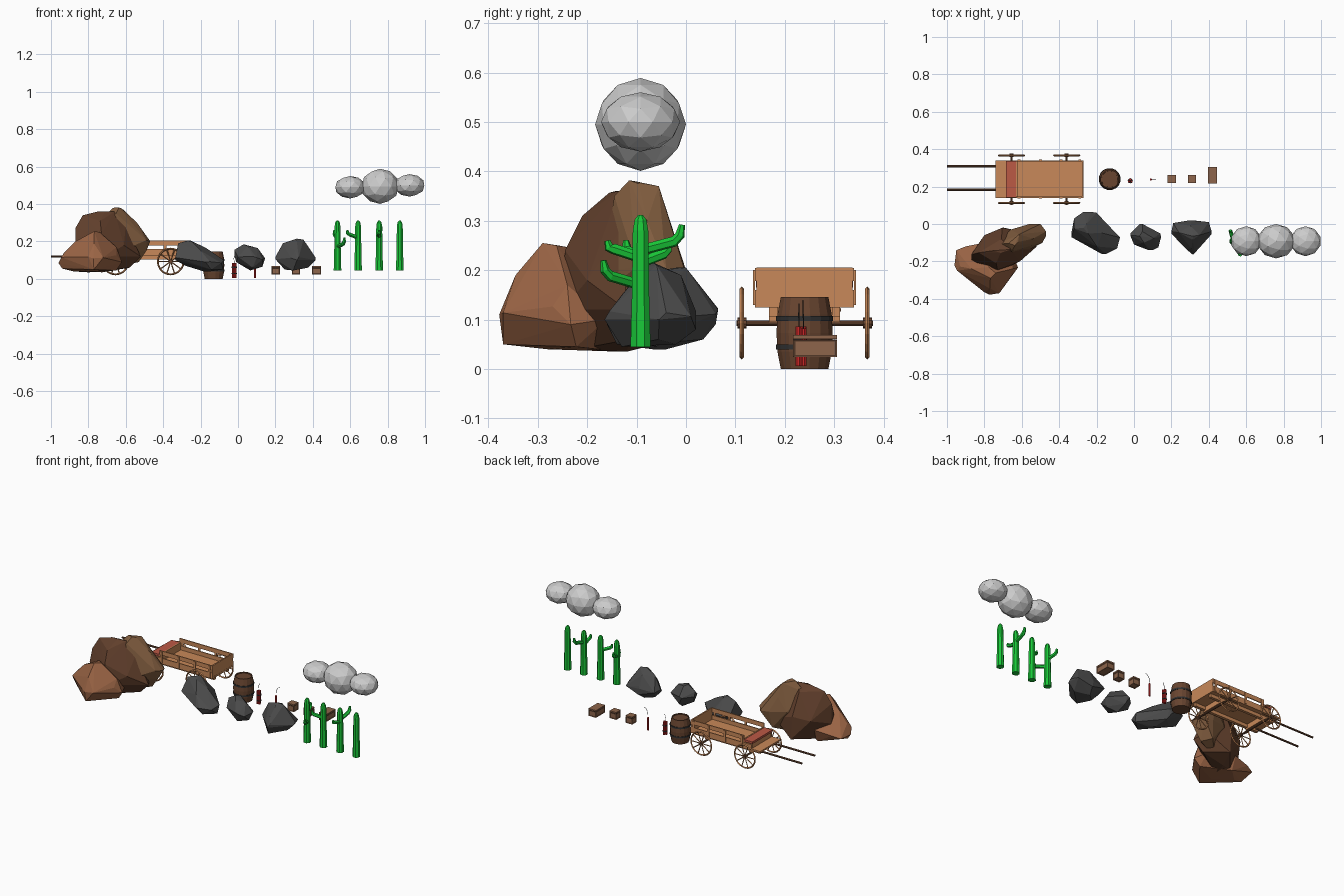
import bpy, bmesh, math
from mathutils import Vector

if "Cube" in bpy.data.objects:
    bpy.data.objects.remove(bpy.data.objects["Cube"])


def mat(name, r, g, b):
    m = bpy.data.materials.new(name)
    m.diffuse_color = (r, g, b, 1)
    m.use_nodes = True
    m.node_tree.nodes["Principled BSDF"].inputs["Base Color"].default_value = m.diffuse_color
    return m


WOOD = mat("light_wood", .58, .25, .10)
DARK = mat("dark_wood", .14, .06, .03)
CRATE = mat("crate_wood", .27, .13, .07)
IRON = mat("iron", .03, .03, .03)
RED = mat("red", .6, .02, .02)
SEAT = mat("seat_red", .5, .1, .06)
GREEN = mat("green", .01, .58, .04)
STONE = mat("dark_stone", .07, .07, .07)
BROWN1 = mat("orange_rock", .33, .13, .06)
BROWN2 = mat("brown_rock", .12, .05, .025)
BROWN3 = mat("tan_rock", .22, .11, .05)


def finish(bm, name, m):
    bmesh.ops.recalc_face_normals(bm, faces=bm.faces)
    me = bpy.data.meshes.new(name)
    bm.to_mesh(me)
    bm.free()
    ob = bpy.data.objects.new(name, me)
    bpy.context.collection.objects.link(ob)
    if m:
        me.materials.append(m)
    return ob


def box(name, lo, hi, m, inset=0):
    bm = bmesh.new()
    bmesh.ops.create_cube(bm, size=1)
    for v in bm.verts:
        v.co = [(lo[i] + hi[i]) / 2 + v.co[i] * (hi[i] - lo[i]) for i in range(3)]
    bmesh.ops.recalc_face_normals(bm, faces=bm.faces)
    if inset:
        bmesh.ops.inset_individual(bm, faces=bm.faces[:], thickness=inset, depth=-.003)
    return finish(bm, name, m)


def tube(name, path, radii, sides, m, recess=0):
    """Sweep a regular polygon along a path with a radius per point."""
    pts = [Vector(p) for p in path]
    if not isinstance(radii, (list, tuple)):
        radii = [radii] * len(pts)
    bm = bmesh.new()
    rings, prev, u = [], None, None
    for i, p in enumerate(pts):
        t = (pts[min(i + 1, len(pts) - 1)] - pts[max(i - 1, 0)]).normalized()
        u = prev.rotation_difference(t) @ u if prev else t.orthogonal().normalized()
        w, prev = t.cross(u), t
        rings.append([bm.verts.new(p + radii[i] * (u * math.cos(a) + w * math.sin(a)))
                      for a in (math.tau * (k + .5) / sides for k in range(sides))])
    for a, b in zip(rings, rings[1:]):
        for k in range(sides):
            j = (k + 1) % sides
            bm.faces.new((a[k], a[j], b[j], b[k]))
    bm.faces.new(rings[0][::-1])
    top = bm.faces.new(rings[-1])
    bm.normal_update()
    if recess:
        bmesh.ops.inset_region(bm, faces=[top], thickness=.005)
        bmesh.ops.inset_region(bm, faces=[top], thickness=.0005, depth=-recess)
    return finish(bm, name, m)


def mid(outline, axis, v):
    """Middle of an outline's span across a line at v on the given axis."""
    vals = [p[axis] for p in outline]
    v = min(max(v, min(vals) + .005), max(vals) - .005)
    hits = []
    for p, q in zip(outline, outline[1:] + outline[:1]):
        if (p[axis] - v) * (q[axis] - v) <= 0 and p[axis] != q[axis]:
            f = (v - p[axis]) / (q[axis] - p[axis])
            hits.append(p[1 - axis] + f * (q[1 - axis] - p[1 - axis]))
    return (min(hits) + max(hits)) / 2


def rock(name, m, front, right, top):
    """Faceted hull spanned by front (x,z), right (y,z) and top (x,y) outlines."""
    pts = [(x, (mid(top, 0, x) + mid(right, 1, z)) / 2, z) for x, z in front]
    pts += [((mid(top, 1, y) + mid(front, 1, z)) / 2, y, z) for y, z in right]
    pts += [(x, y, (mid(front, 0, x) + mid(right, 0, y)) / 2) for x, y in top]
    bm = bmesh.new()
    for p in pts:
        bm.verts.new(p)
    bmesh.ops.convex_hull(bm, input=bm.verts[:])
    bmesh.ops.delete(bm, geom=[v for v in bm.verts if not v.link_faces], context='VERTS')
    return finish(bm, name, m)


# Brown boulder pile
rock("boulder_front", BROWN1,
     [(-.96, .085), (-.94, .055), (-.88, .04), (-.65, .045), (-.62, .09), (-.65, .17), (-.74, .25), (-.77, .25), (-.87, .2), (-.93, .14)],
     [(-.378, .11), (-.37, .05), (-.28, .04), (-.13, .035), (-.12, .1), (-.18, .18), (-.23, .245), (-.29, .255), (-.345, .19)],
     [(-.95, -.14), (-.945, -.25), (-.8, -.365), (-.72, -.37), (-.65, -.27), (-.65, -.16), (-.8, -.1), (-.9, -.12)])
rock("boulder_middle", BROWN2,
     [(-.75, .36), (-.66, .36), (-.6, .29), (-.52, .12), (-.58, .06), (-.8, .045), (-.87, .15), (-.87, .27), (-.83, .34)],
     [(-.245, .24), (-.21, .31), (-.155, .357), (-.08, .33), (-.02, .2), (-.02, .06), (-.12, .035), (-.22, .04), (-.25, .12)],
     [(-.87, -.19), (-.8, -.06), (-.7, -.02), (-.56, -.05), (-.55, -.12), (-.61, -.2), (-.72, -.23), (-.82, -.22)])
rock("boulder_back", BROWN3,
     [(-.67, .38), (-.62, .375), (-.54, .3), (-.47, .2), (-.49, .15), (-.53, .09), (-.65, .07), (-.74, .2), (-.73, .32)],
     [(-.145, .35), (-.115, .382), (-.055, .37), (-.03, .29), (0, .2), (-.02, .1), (-.1, .07), (-.17, .15)],
     [(-.73, -.1), (-.66, -.03), (-.5, 0), (-.47, -.04), (-.49, -.1), (-.64, -.17), (-.73, -.15)])
# Grey rocks
rock("grey_rock_left", STONE,
     [(-.335, .1), (-.32, .19), (-.27, .205), (-.17, .165), (-.075, .1), (-.08, .05), (-.15, .04), (-.28, .07)],
     [(.065, .12), (.06, .09), (.035, .06), (-.04, .04), (-.14, .05), (-.16, .09), (-.12, .15), (-.05, .2), (0, .205), (.03, .165)],
     [(-.335, -.07), (-.32, .03), (-.27, .065), (-.2, .06), (-.09, -.07), (-.09, -.13), (-.15, -.16), (-.25, -.11)])
rock("grey_rock_middle", STONE,
     [(-.02, .155), (.03, .185), (.105, .165), (.145, .11), (.13, .065), (.065, .05), (-.01, .09)],
     [(-.14, .12), (-.12, .06), (-.06, .045), (-.01, .08), (0, .13), (-.04, .18), (-.1, .175)],
     [(-.02, -.05), (.03, 0), (.14, -.05), (.13, -.125), (.1, -.14), (0, -.11)])
rock("grey_rock_right", STONE,
     [(.2, .105), (.24, .19), (.315, .215), (.35, .21), (.415, .1), (.375, .06), (.25, .05)],
     [(-.165, .1), (-.13, .15), (-.085, .205), (-.065, .215), (-.01, .19), (.015, .13), (.02, .08), (-.02, .05), (-.13, .045)],
     [(.2, -.04), (.21, .005), (.3, .02), (.4, .01), (.415, -.04), (.325, -.155), (.28, -.135)])

# Cloud
for i, (x, z, sx, sy, sz) in enumerate([(.6, .49, .083, .08, .06), (.76, .495, .102, .092, .094), (.917, .5, .083, .08, .06)]):
    bm = bmesh.new()
    bmesh.ops.create_icosphere(bm, subdivisions=2, radius=1)
    for v in bm.verts:
        v.co = (x + sx * v.co.x, -.092 + sy * v.co.y, z + sz * v.co.z)
    finish(bm, f"cloud_puff_{i}", None)

# Cacti: arms listed as (dx, dy, base z, tip rise)
cacti = [(.532, [(.036, -.072, .17, .05), (-.016, .055, .215, .045)]),
         (.642, [(-.055, -.028, .22, .04)]),
         (.755, [(0, -.064, .225, .035), (.008, .08, .24, .052)]),
         (.865, [])]
for i, (x, arms) in enumerate(cacti):
    zs = [.045, .15, .28, .302, .312]
    tube(f"cactus_{i}", [(x, -.092, z) for z in zs], [.022, .019, .017, .013, .005], 8, GREEN)
    for j, (dx, dy, z, rise) in enumerate(arms):
        tube(f"cactus_{i}_arm_{j}",
             [(x, -.092, z), (x + dx * .85, -.092 + dy * .85, z + .018),
              (x + dx, -.092 + dy, z + rise * .6), (x + dx * 1.05, -.092 + dy * 1.05, z + rise)],
             [.011, .011, .010, .006], 6, GREEN)

# Barrel with hoops
bx, by = -.13, .24
tube("barrel", [(bx, by, z) for z in (0, .035, .073, .11, .146)], [.049, .056, .058, .056, .049], 16, DARK, recess=.006)
for z in (.045, .102):
    tube(f"barrel_hoop_{z}", [(bx, by, z - .005), (bx, by, z + .005)], .059, 16, IRON)

# Red stick bundle and single stick, with fuses
for k in range(3):
    a = math.tau * k / 3 + math.pi / 2
    x, y = -.02 + .0072 * math.cos(a), .231 + .0072 * math.sin(a)
    tube(f"bundle_stick_{k}", [(x, y, .006), (x, y, .086)], .0062, 8, RED)
for z in (.028, .062):
    tube(f"bundle_band_{z}", [(-.02, .231, z - .003), (-.02, .231, z + .003)], .0138, 12, IRON)
tube("bundle_fuse", [(-.02, .229, .08), (-.022, .228, .11), (-.014, .229, .132)], .0012, 5, IRON)
tube("single_stick", [(.09, .238, .006), (.09, .238, .082)], .006, 8, RED)
tube("single_fuse", [(.09, .238, .08), (.092, .237, .115), (.105, .237, .133), (.118, .237, .139)], .0012, 5, IRON)

# Crates
for i, (x, w, y0, y1) in enumerate([(.202, .022, .219, .263), (.31, .022, .219, .263), (.42, .025, .217, .306)]):
    box(f"crate_{i}", (x - w, y0, .024), (x + w, y1, .06), CRATE, inset=.005)
    box(f"crate_{i}_lid", (x - w, y0, .061), (x + w, y1, .069), CRATE)

# Wagon bed
cy = .24
box("wagon_floor", (-.74, cy - .1, .125), (-.27, cy + .1, .135), WOOD)
box("wagon_tailgate", (-.279, cy - .097, .13), (-.271, cy + .097, .205), WOOD)
box("wagon_front_board", (-.63, cy - .097, .13), (-.622, cy + .097, .18), WOOD)
box("wagon_seat", (-.685, cy - .098, .165), (-.63, cy + .098, .178), SEAT)
box("wagon_seat_box", (-.68, cy - .09, .13), (-.632, cy + .09, .165), WOOD)
for s in (-1, 1):
    def side(name, x0, x1, a, b, z0, z1):
        y0, y1 = sorted((cy + s * a, cy + s * b))
        box(f"wagon_{name}_{s}", (x0, y0, z0), (x1, y1, z1), WOOD)
    side("lower_board", -.68, -.27, .094, .1, .125, .16)
    side("upper_rail", -.63, -.27, .094, .1, .178, .204)
    for k, x in enumerate((-.615, -.5, -.39, -.29)):
        side(f"post_{k}", x - .007, x + .007, .1, .104, .13, .2)
    side("sill", -.72, -.28, .055, .072, .105, .125)
    tube(f"wagon_shaft_{s}", [(-1, cy + s * .0625 + .006, .12), (-.7, cy + s * .0625 + .006, .12)], .006, 6, DARK)

# Axles and spoked wheels
for x in (-.655, -.36):
    box(f"bolster_{x}", (x - .012, cy - .072, .095), (x + .012, cy + .072, .125), WOOD)
    tube(f"axle_{x}", [(x, cy - .138, .093), (x, cy + .138, .093)], .006, 8, DARK)
    for y in (cy - .127, cy + .127):
        tube(f"hub_{x}_{y}", [(x, y - .009, .093), (x, y + .009, .093)], .011, 10, DARK)
        bpy.ops.mesh.primitive_torus_add(major_segments=20, minor_segments=4, major_radius=.069,
                                         minor_radius=.0048, location=(x, y, .093), rotation=(math.pi / 2, 0, 0))
        rim = bpy.context.object
        rim.name = "wheel_rim"
        rim.data.materials.append(WOOD)
        for k in range(5):
            a = math.pi * k / 5
            d = Vector((math.cos(a), 0, math.sin(a))) * .068
            c = Vector((x, y, .093))
            tube(f"spoke_{k}", [c - d, c + d], .0032, 4, WOOD)
